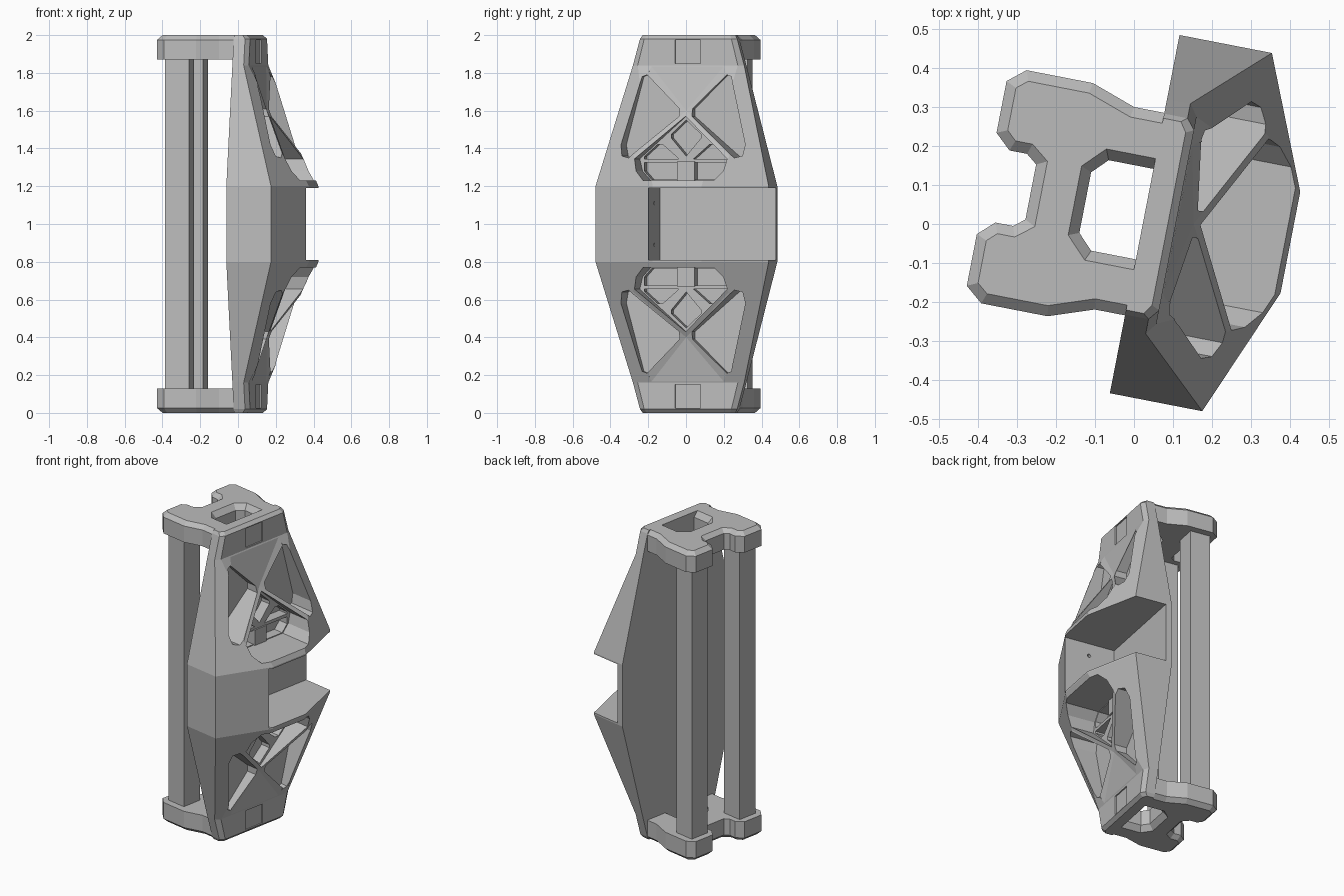
import bpy, bmesh, math
from mathutils import Matrix, Vector

cube = bpy.data.objects.get("Cube")
if cube:
    bpy.data.objects.remove(cube, do_unlink=True)

grey = bpy.data.materials.new("mid grey")
grey.use_nodes = True
COL = (0.5, 0.5, 0.5, 1)
grey.diffuse_color = COL
grey.node_tree.nodes["Principled BSDF"].inputs["Base Color"].default_value = COL

# The whole model is turned slightly about z
TURN = Matrix.Rotation(math.radians(-11), 4, 'Z') @ Matrix.Translation((0, 0.03, 0))
FLIP = Matrix.Translation((0, 0, 2)) @ Matrix.Diagonal((1, 1, -1, 1))


def loft(bm, rings):
    """Skin a stack of equal-length closed rings and cap both ends."""
    rows = [[bm.verts.new(p) for p in r] for r in rings]
    n = len(rows[0])
    bm.faces.new(rows[0])
    bm.faces.new(rows[-1])
    for lo, hi in zip(rows, rows[1:]):
        for i in range(n):
            j = (i + 1) % n
            bm.faces.new((lo[i], lo[j], hi[j], hi[i]))


def finish(name, bm, flip=False):
    if flip:
        bm.transform(FLIP)
    bm.transform(TURN)
    bmesh.ops.recalc_face_normals(bm, faces=bm.faces)
    me = bpy.data.meshes.new(name)
    bm.to_mesh(me)
    bm.free()
    me.materials.append(grey)
    ob = bpy.data.objects.new(name, me)
    bpy.context.collection.objects.link(ob)
    return ob


def carve(ob, cutter):
    """Subtract the cutter and bake the result."""
    cutter.hide_render = True
    mod = ob.modifiers.new("cut", 'BOOLEAN')
    mod.operation, mod.solver, mod.object = 'DIFFERENCE', 'EXACT', cutter
    bpy.context.view_layer.update()
    dg = bpy.context.evaluated_depsgraph_get()
    me = bpy.data.meshes.new_from_object(ob.evaluated_get(dg))
    ob.modifiers.clear()
    ob.data = me
    bpy.data.objects.remove(cutter, do_unlink=True)


def mirrored(half):
    return half + [(a, -c) for a, c in reversed(half)]


def inset(poly, d):
    """Move each edge of a closed counter-clockwise outline inward by d."""
    out, n = [], len(poly)
    for i in range(n):
        p, q, r = (Vector(poly[(i + k) % n]) for k in (-1, 0, 1))
        e, f = (q - p).normalized(), (r - q).normalized()
        m, k = Vector((-e.y, e.x)), Vector((-f.y, f.x))
        out.append(q + (m + k) * (d / (1 + m.dot(k))))
    return out


def at(poly, z):
    return [(p[0], p[1], z) for p in poly]


# Main shell: (z, edge depth, edge half width, ridge depth, ridge half width)
upper = [(1.2, 0.263, 0.467, 0.402, 0.132), (1.84, 0.083, 0.300, 0.105, 0.270),
         (1.98, 0.083, 0.262, 0.105, 0.235), (2.0, 0.068, 0.250, 0.085, 0.225)]
levels = [(2 - s[0],) + s[1:] for s in reversed(upper)] + upper
bm = bmesh.new()
loft(bm, [at(mirrored([(0.022, w), (d, w), (rd, rw)]), z) for z, d, w, rd, rw in levels])
shell = finish("shell", bm)

# Pockets as (across, height) outlines on the upper half, each with a floor depth
big = [(0.035, 1.57), (0.035, 1.61), (0.215, 1.79), (0.24, 1.78),
       (0.335, 1.42), (0.325, 1.36), (0.285, 1.35)]
small = [(0.04, 1.345), (0.125, 1.42), (0.155, 1.42), (0.225, 1.357), (0.225, 1.345)]
diamond = [(0, 1.55), (0.08, 1.475), (0.08, 1.455), (0, 1.36), (-0.08, 1.455), (-0.08, 1.475)]
sill = [(0.185, 1.235), (0.225, 1.28), (0.225, 1.325), (-0.225, 1.325), (-0.225, 1.28), (-0.185, 1.235)]
cavity = [(0, 1.57), (0.25, 1.345), (0.235, 1.28), (0.19, 1.23),
          (-0.19, 1.23), (-0.235, 1.28), (-0.25, 1.345)]
slot = [(-0.068, 1.85), (0.068, 1.85), (0.068, 1.975), (-0.068, 1.975)]
pockets = [(cavity, 0.15), (big, 0.085), (small, 0.085), (diamond, 0.085), (sill, 0.085), (slot, 0.097)]
pockets += [([(-c, z) for c, z in o], 0.085) for o in (big, small)]

for flip in (False, True):
    # Sunken cross: four arms dropping to a shared centre
    bm = bmesh.new()
    rim = [(0.107, -0.2, 1.84), (0.107, 0.2, 1.84), (0.30, 0.28, 1.34), (0.30, -0.28, 1.34)]
    low = [bm.verts.new(p) for p in rim]
    high = [bm.verts.new((0.7, c, z)) for a, c, z in rim]
    centre = bm.verts.new((0.15, 0, 1.6))
    bm.faces.new(high)
    for i in range(4):
        j = (i + 1) % 4
        bm.faces.new((low[i], low[j], centre))
        bm.faces.new((low[i], low[j], high[j], high[i]))
    carve(shell, finish("cross_cutter", bm, flip))
    for outline, floor in pockets:
        bm = bmesh.new()
        loft(bm, [[(a, c, z) for c, z in outline] for a in (floor, 0.65)])
        carve(shell, finish("pocket_cutter", bm, flip))

# Deep central notch, open towards the back
notch = [(0.062, -0.157), (0.6, -0.157), (0.6, 0.7), (0.062, 0.7)]
bm = bmesh.new()
loft(bm, [at(notch, 0.81), at(notch, 1.19)])
carve(shell, finish("notch_cutter", bm))

# Two pin holes in the notch wall
for z in (0.89, 1.11):
    bm = bmesh.new()
    place = Matrix.Translation((0.23, -0.165, z)) @ Matrix.Rotation(math.pi / 2, 4, 'X')
    bmesh.ops.create_cone(bm, cap_ends=True, segments=12, radius1=0.011, radius2=0.011,
                          depth=0.06, matrix=place)
    carve(shell, finish("pin_cutter", bm))

# End caps with a chamfered outline and a hole, plus a strut in each sill pocket
cap = mirrored([(0.022, 0.264), (-0.057, 0.264), (-0.172, 0.304), (-0.345, 0.304), (-0.39, 0.267),
                (-0.39, 0.132), (-0.349, 0.094), (-0.303, 0.094), (-0.275, 0.072)])
hole = mirrored([(0.05, 0.145), (-0.106, 0.145), (-0.16, 0.09)])
strut = [(0.08, -0.048), (0.16, -0.048), (0.16, 0.048), (0.08, 0.048)]


def keep_front(poly, a_front):
    """Hold the edge that meets the shell at a fixed depth."""
    return [(a_front if a > -0.03 else a, c) for a, c in poly]


for flip, side in ((False, "top"), (True, "bottom")):
    bm = bmesh.new()
    loft(bm, [at(cap, 1.87), at(cap, 1.975), at(keep_front(inset(cap, 0.027), 0.022), 2.0)])
    ob = finish(side + "_cap", bm, flip)
    bm = bmesh.new()
    narrow = keep_front(inset(hole, 0.027), 0.05)
    loft(bm, [at(narrow, 1.8), at(narrow, 1.965), at(hole, 2.0), at(hole, 2.1)])
    carve(ob, finish("hole_cutter", bm, flip))
    bm = bmesh.new()
    loft(bm, [at(strut, 1.225), at(strut, 1.33)])
    finish(side + "_strut", bm, flip)

# Two square columns joining the caps
for s, side in ((1, "back"), (-1, "front")):
    bm = bmesh.new()
    sq = [(a, s * c) for a, c in ((-0.349, 0.13), (-0.219, 0.13), (-0.219, 0.26), (-0.349, 0.26))]
    loft(bm, [at(sq, 0.12), at(sq, 1.88)])
    finish(side + "_column", bm)
